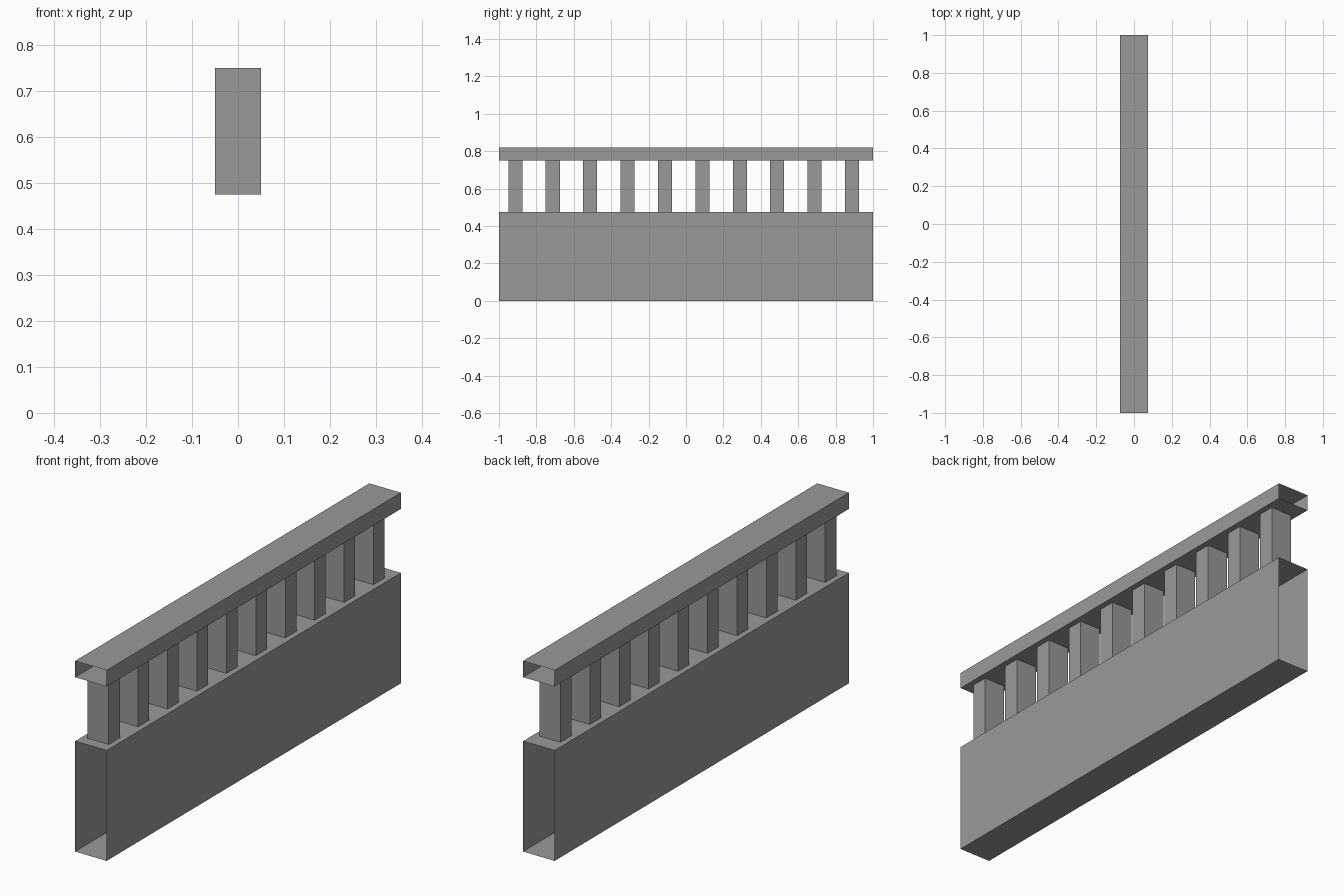
import bpy
import bmesh
from mathutils import Matrix, Vector

if "Cube" in bpy.data.objects:
    bpy.data.objects.remove(bpy.data.objects["Cube"])

# Mid-dark grey shared by every part
grey = bpy.data.materials.new("dark_grey")
grey.diffuse_color = (0.32, 0.32, 0.32, 1)
grey.use_nodes = True
grey.node_tree.nodes["Principled BSDF"].inputs["Base Color"].default_value = grey.diffuse_color


def open_box(name, lo, hi, open_axis):
    """Box between two corners, with the two faces across open_axis left out."""
    lo, hi = Vector(lo), Vector(hi)
    bm = bmesh.new()
    bmesh.ops.create_cube(bm, size=1)
    ends = [f for f in bm.faces if abs(f.normal[open_axis]) > 0.9]
    bmesh.ops.delete(bm, geom=ends, context='FACES_ONLY')
    size = hi - lo
    bm.transform(Matrix.Diagonal((*size, 1)))
    mesh = bpy.data.meshes.new(name)
    bm.to_mesh(mesh)
    bm.free()
    mesh.materials.append(grey)
    obj = bpy.data.objects.new(name, mesh)
    obj.location = (lo + hi) / 2
    bpy.context.collection.objects.link(obj)
    return obj


WALL_TOP, RAIL_BOTTOM, RAIL_TOP = 0.475, 0.75, 0.82

# Low wall and hand rail, open at both ends so segments can be tiled
open_box("base_wall", (-0.075, -1, 0), (0.075, 1, WALL_TOP), 1)
open_box("top_rail", (-0.075, -1, RAIL_BOTTOM), (0.075, 1, RAIL_TOP), 1)

# Ten evenly spaced balusters, open where they meet wall and rail
for i in range(10):
    y = -0.95 + 0.2 * i
    open_box(f"baluster_{i + 1}", (-0.05, y, WALL_TOP), (0.05, y + 0.075, RAIL_BOTTOM), 2)
